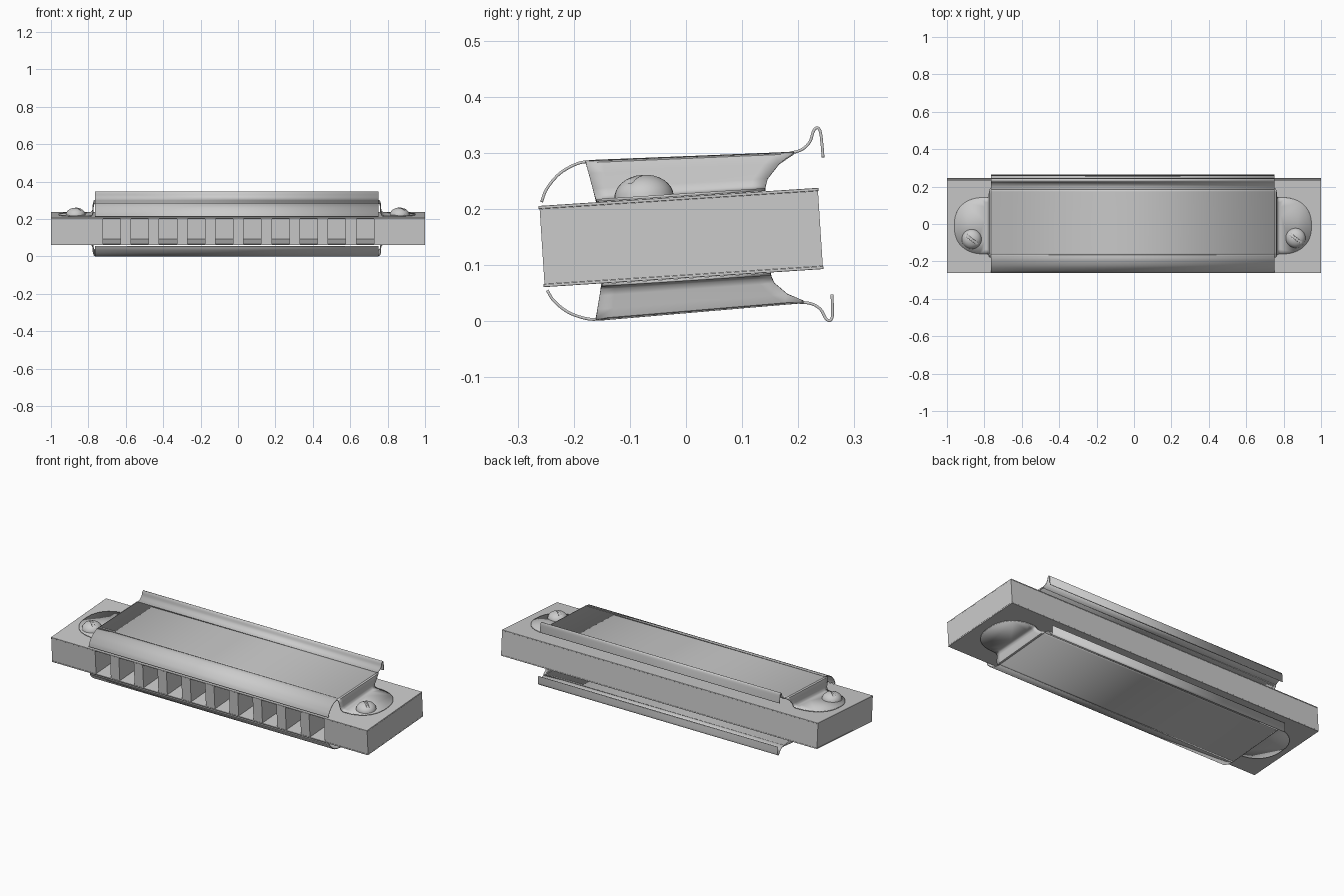
import bpy, bmesh, math
from mathutils import Matrix, Vector

if "Cube" in bpy.data.objects:
    bpy.data.objects.remove(bpy.data.objects["Cube"])

# Whole instrument is tilted a little about x
TILT = Matrix.Translation((0, -0.008, 0.149)) @ Matrix.Rotation(math.radians(3.7), 4, 'X')


def finish(name, bm, bevel=0, solid=0, angle=35):
    bmesh.ops.recalc_face_normals(bm, faces=bm.faces)
    me = bpy.data.meshes.new(name)
    bm.to_mesh(me)
    bm.free()
    me.transform(TILT)
    ob = bpy.data.objects.new(name, me)
    bpy.context.collection.objects.link(ob)
    bpy.ops.object.select_all(action='DESELECT')
    ob.select_set(True)
    bpy.context.view_layer.objects.active = ob
    bpy.ops.object.shade_smooth_by_angle(angle=math.radians(angle))
    if solid:
        m = ob.modifiers.new("sheet", 'SOLIDIFY')
        m.thickness, m.offset = solid, 0
    if bevel:
        m = ob.modifiers.new("edge", 'BEVEL')
        m.width, m.segments = bevel, 2
    return ob


def box(name, center, size, bevel=0, rot=0):
    bm = bmesh.new()
    mat = (Matrix.Translation(center) @ Matrix.Rotation(rot, 4, 'Z')
           @ Matrix.Diagonal((*size, 1)))
    bmesh.ops.create_cube(bm, size=1, matrix=mat)
    return finish(name, bm, bevel)


def smooth_path(pts, n=6):
    # Catmull-Rom through the points
    p = [Vector(q) for q in pts]
    p = [2 * p[0] - p[1]] + p + [2 * p[-1] - p[-2]]
    out = []
    for a, b, c, d in zip(p, p[1:], p[2:], p[3:]):
        for i in range(n):
            t = i / n
            out.append(0.5 * (2 * b + (c - a) * t + (2 * a - 5 * b + 4 * c - d) * t * t
                              + (3 * b - a - 3 * c + d) * t ** 3))
    return out + [p[-2]]


# Comb: toothed outline with ten channels open to the front
FRONT, BACK, WALL = -0.249, 0.248, 0.17
pitch, gap = 0.1505, 0.094
outline = [(-1, BACK), (-1, FRONT)]
for i in range(10):
    cx = (i - 4.5) * pitch + 0.002
    l, r = cx - gap / 2, cx + gap / 2
    outline += [(l, FRONT), (l, WALL), (r, WALL), (r, FRONT)]
outline += [(1, FRONT), (1, BACK)]
bm = bmesh.new()
face = bm.faces.new([bm.verts.new((x, y, -0.067)) for x, y in outline])
ext = bmesh.ops.extrude_face_region(bm, geom=[face])
bmesh.ops.translate(bm, vec=(0, 0, 0.134),
                    verts=[v for v in ext['geom'] if isinstance(v, bmesh.types.BMVert)])
finish("comb", bm)

# Reed plates above and below the comb
for s, name in ((1, "upper_reed_plate"), (-1, "lower_reed_plate")):
    box(name, (0, -0.001, s * 0.0698), (2, 0.5, 0.0054), 0.001)

# Cover plates: curled sheet, end walls and rounded mounting tabs
PLATE = 0.0755
PROFILE = smooth_path([(-.245, .079), (-.234, .102), (-.209, .128), (-.176, .1435),
                       (-.150, .1455), (-.12, .145), (.17, .138), (.203, .138),
                       (.224, .1425), (.239, .155), (.247, .174), (.254, .1795),
                       (.259, .172), (.2605, .15), (.261, .126)])
WALL_ROWS = [(.757, 1), (.764, .95), (.768, .7), (.769, .3), (.773, .1), (.78, .02), (.79, 0)]


def cover(name, side, k, shift):
    bm = bmesh.new()

    def V(x, y, z):
        return bm.verts.new((x + shift, y, side * (PLATE + (z - PLATE) * k)))

    rows = [(V(-.758, y, z), V(.758, y, z)) for y, z in PROFILE]
    for a, b in zip(rows, rows[1:]):
        bm.faces.new((a[0], a[1], b[1], b[0]))
    for e in (-1, 1):
        grid = []
        for x, f in WALL_ROWS:
            y0, y1 = -.148 - .014 * f, .155 + .055 * f * f
            row = []
            for i in range(13):
                y = y0 + (y1 - y0) * i / 12
                top = .1455 - .0235 * (y + .15)
                row.append(V(e * x, y, PLATE + (top - PLATE) * f))
            grid.append(row)
        for a, b in zip(grid, grid[1:]):
            for i in range(12):
                bm.faces.new((a[i], a[i + 1], b[i + 1], b[i]))
        # tab outline continues from the wall foot
        arc = []
        for i in range(1, 24):
            t = math.pi / 2 - math.pi * i / 24
            c, s = math.cos(t), math.sin(t)
            arc.append(V(e * (.79 + .165 * abs(c) ** .85),
                         .0035 + .1515 * math.copysign(abs(s) ** .85, s), PLATE))
        bm.faces.new(grid[-1] + arc)
    finish(name, bm, solid=0.005, angle=40)


cover("upper_cover", 1, 1.0, -0.006)
cover("lower_cover", -1, 0.86, -0.006)

# Slotted dome screws on the upper tabs
for name, x, y in (("left_screw", -.868, -.068), ("right_screw", .864, -.062)):
    bm = bmesh.new()
    bmesh.ops.create_uvsphere(bm, u_segments=32, v_segments=16, radius=1)
    bmesh.ops.bisect_plane(bm, geom=bm.verts[:] + bm.edges[:] + bm.faces[:],
                           plane_co=(0, 0, 0), plane_no=(0, 0, 1), clear_inner=True)
    bmesh.ops.holes_fill(bm, edges=[e for e in bm.edges if e.is_boundary])
    bmesh.ops.transform(bm, verts=bm.verts, matrix=Matrix.Translation((x, y, 0.076))
                        @ Matrix.Diagonal((.053, .053, .04, 1)))
    screw = finish(name, bm)
    slot = box("slot_cutter", (x, y, 0.118), (.16, .013, .03), rot=math.radians(-38))
    m = screw.modifiers.new("slot", 'BOOLEAN')
    m.operation, m.object, m.solver = 'DIFFERENCE', slot, 'EXACT'
    bpy.context.view_layer.objects.active = screw
    bpy.ops.object.modifier_apply(modifier="slot")
    bpy.data.objects.remove(slot)
